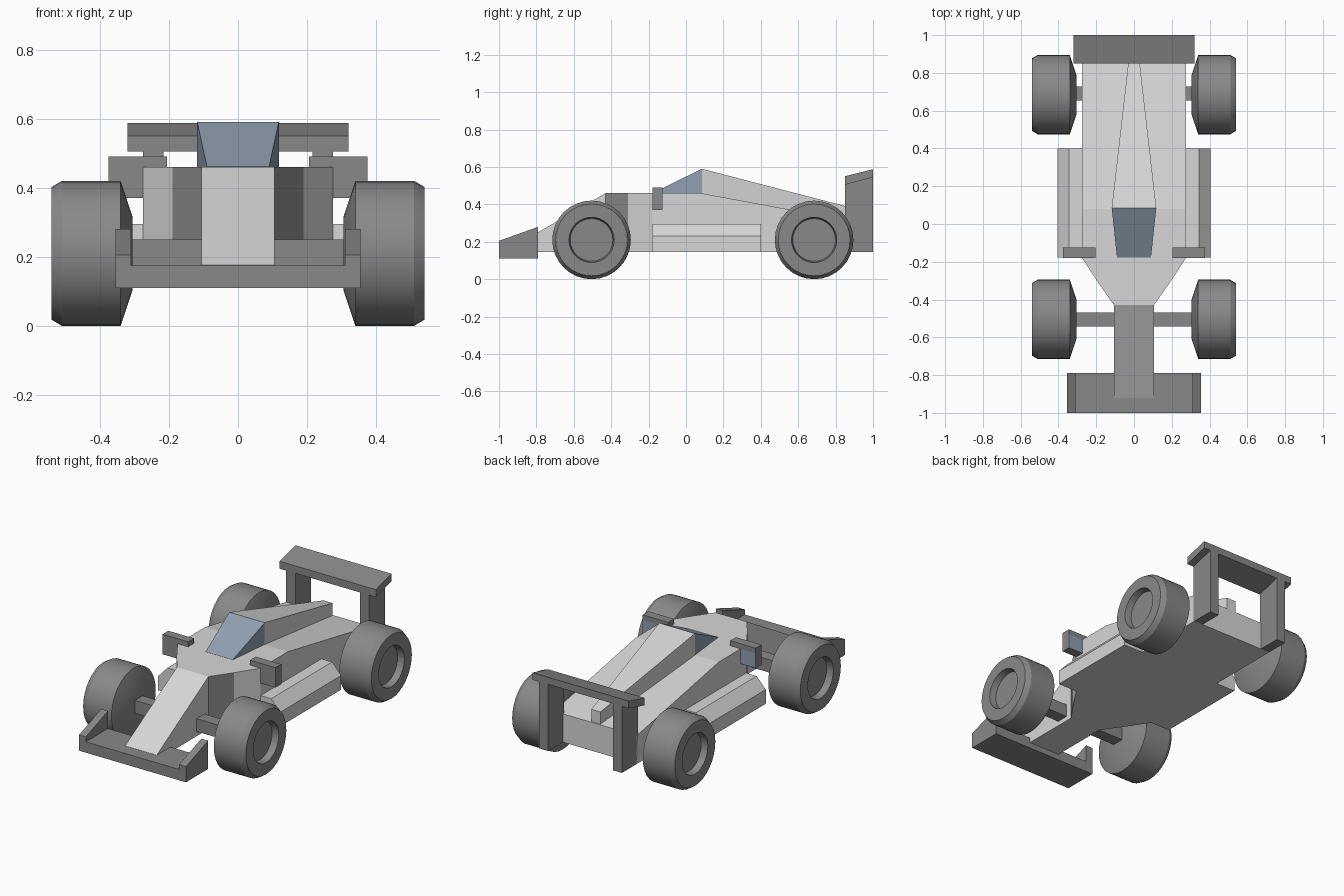
import bpy, bmesh, math

if "Cube" in bpy.data.objects:
    bpy.data.objects.remove(bpy.data.objects["Cube"])


def material(name, rgb):
    m = bpy.data.materials.new(name)
    m.diffuse_color = (*rgb, 1)
    m.use_nodes = True
    m.node_tree.nodes["Principled BSDF"].inputs["Base Color"].default_value = m.diffuse_color
    return m


LIGHT = material("light_grey_paint", (0.68, 0.68, 0.68))
DARK = material("dark_grey", (0.25, 0.25, 0.25))
GLASS = material("blue_grey_glass", (0.28, 0.35, 0.44))


def loft(name, rings, mats, closed=False):
    """Join rings of points with quads; cap the ends unless closed."""
    bm = bmesh.new()
    vs = [[bm.verts.new(p) for p in r] for r in rings]
    n = len(vs[0])
    for a, b in zip(vs, vs[1:]):
        for i in range(n):
            j = (i + 1) % n
            bm.faces.new((a[i], a[j], b[j], b[i]))
    if not closed:
        bm.faces.new(vs[0][::-1])
        bm.faces.new(vs[-1])
    bmesh.ops.recalc_face_normals(bm, faces=bm.faces)
    me = bpy.data.meshes.new(name)
    bm.to_mesh(me)
    bm.free()
    for m in mats:
        me.materials.append(m)
    ob = bpy.data.objects.new(name, me)
    bpy.context.collection.objects.link(ob)
    return ob


def across(name, x0, x1, profile, mat):
    """Extrude a (y, z) profile along x."""
    return loft(name, [[(x, y, z) for y, z in profile] for x in (x0, x1)], [mat])


def box(name, x, y, z, mat):
    return across(name, x[0], x[1],
                  [(y[0], z[0]), (y[1], z[0]), (y[1], z[1]), (y[0], z[1])], mat)


def hull(name, stations, base, mats):
    """Rectangular sections along y: (y, half width, top)."""
    return loft(name, [[(-w, y, base), (w, y, base), (w, y, t), (-w, y, t)]
                       for y, w, t in stations], mats)


# Body with nose and sloping tail; dark panels on the front flanks
body = hull("body", [(-0.92, 0.105, 0.176), (-0.43, 0.105, 0.46), (-0.31, 0.19, 0.46),
                     (-0.18, 0.275, 0.46), (0.08, 0.275, 0.46), (0.86, 0.275, 0.315)],
            0.145, [LIGHT, DARK])
for f in body.data.polygons:
    if -0.43 < f.center.y < -0.31 and abs(f.normal.z) < 0.1:
        f.material_index = 1

# Windscreen wedge running into the engine cover
cover = hull("windscreen_and_engine_cover",
             [(-0.178, 0.09, 0.461), (0.085, 0.118, 0.59), (0.855, 0.03, 0.39)],
             0.3, [LIGHT, GLASS])
for f in cover.data.polygons:
    if f.center.y < 0.08:
        f.material_index = 1

# Front wing slab and rear wing plane
box("front_wing", (-0.32, 0.32), (-1, -0.79), (0.11, 0.175), DARK)
across("rear_wing", -0.32, 0.32,
       [(0.85, 0.505), (1, 0.545), (1, 0.588), (0.85, 0.55)], DARK)

# Axles
for name, y in (("front_axle", -0.505), ("rear_axle", 0.69)):
    box(name, (-0.32, 0.32), (y - 0.037, y + 0.037), (0.173, 0.25), DARK)

# Wheel profile: (distance from centre line, radius)
WHEEL = [(0.305, 0.105), (0.34, 0.21), (0.51, 0.21), (0.54, 0.192), (0.54, 0.121), (0.50, 0.114)]
SEG = 32


def wheel(name, s, cy):
    rings = [[(s * x, cy + r * math.cos(2 * math.pi * i / SEG),
               0.21 + r * math.sin(2 * math.pi * i / SEG)) for i in range(SEG)]
             for x, r in WHEEL]
    ob = loft(name, rings, [DARK])
    bpy.ops.object.select_all(action='DESELECT')
    ob.select_set(True)
    bpy.context.view_layer.objects.active = ob
    bpy.ops.object.shade_smooth_by_angle(angle=math.radians(20))


# Mirrored parts
for side, s in (("right", 1), ("left", -1)):
    wheel(side + "_front_wheel", s, -0.505)
    wheel(side + "_rear_wheel", s, 0.685)
    across(side + "_front_endplate", s * 0.31, s * 0.355,
           [(-1, 0.11), (-0.79, 0.11), (-0.79, 0.28), (-1, 0.205)], DARK)
    across(side + "_rear_wing_support", s * 0.215, s * 0.275,
           [(0.85, 0.145), (1, 0.145), (1, 0.55), (0.85, 0.51)], DARK)
    # Sidepod with chamfered upper edge
    pod = [(0.26, 0.145), (0.405, 0.145), (0.405, 0.23), (0.345, 0.295), (0.26, 0.295)]
    loft(side + "_sidepod", [[(s * x, y, z) for x, z in pod] for y in (-0.178, 0.4)], [LIGHT])
    # Mirror: arm, housing and glass plate
    box(side + "_mirror_arm", (s * 0.205, s * 0.375), (-0.18, -0.125), (0.458, 0.49), DARK)
    box(side + "_mirror_housing", (s * 0.275, s * 0.375), (-0.18, -0.129), (0.37, 0.46), DARK)
    box(side + "_mirror_glass", (s * 0.275, s * 0.375), (-0.13, -0.125), (0.37, 0.458), GLASS)
